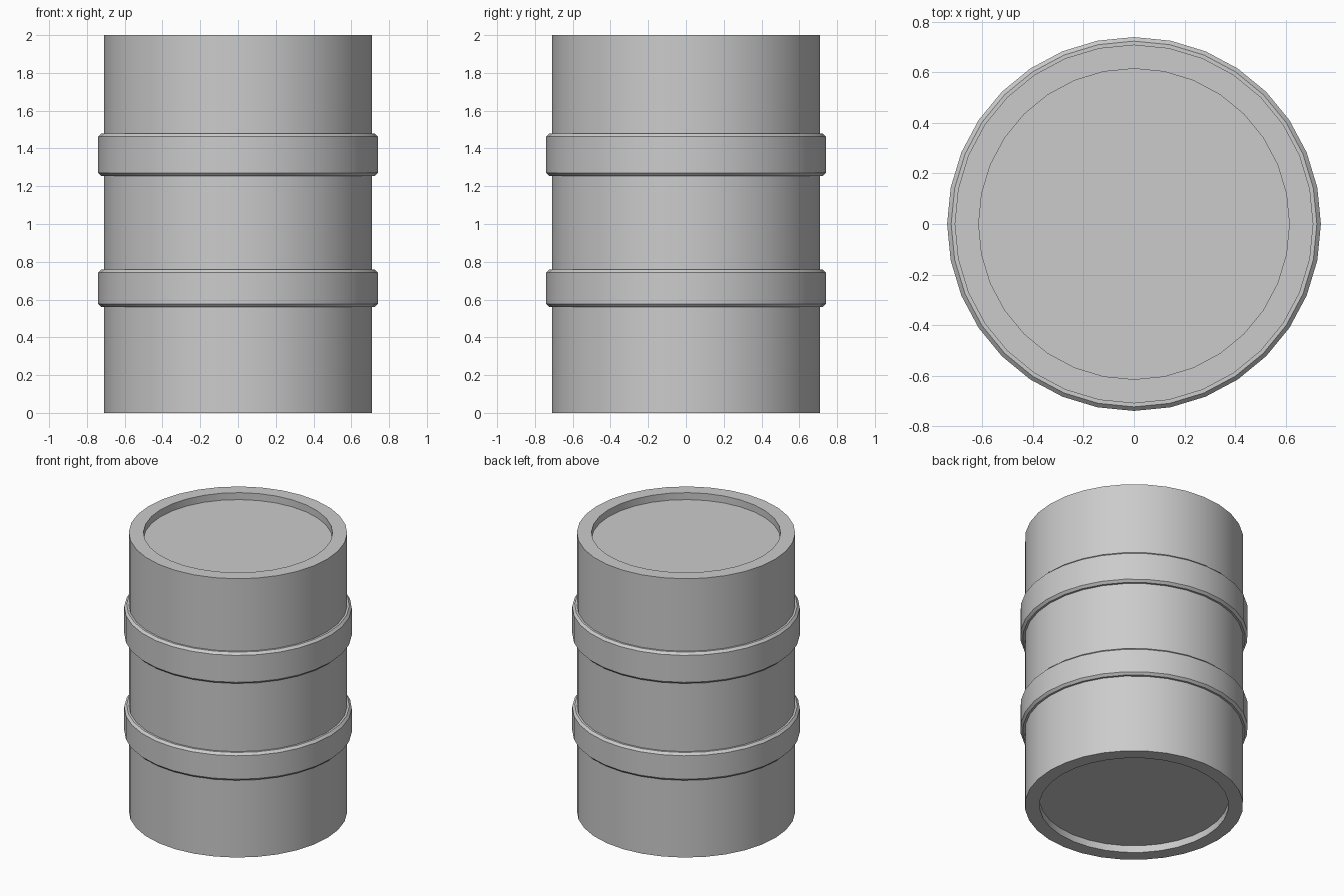
import bpy, bmesh, math

if "Cube" in bpy.data.objects:
    bpy.data.objects.remove(bpy.data.objects["Cube"])

SIDES = 32
R_BODY, R_BAND, R_LID = 0.71, 0.74, 0.615
HEIGHT, RECESS, BEVEL = 2.0, 0.05, 0.016


def band(z0, z1):
    """Profile points of a raised hoop with chamfered edges."""
    return [(R_BODY, z0), (R_BAND - BEVEL, z0), (R_BAND, z0 + BEVEL),
            (R_BAND, z1 - BEVEL), (R_BAND - BEVEL, z1), (R_BODY, z1)]


def lathe(name, profile):
    """Revolve a profile around z and cap both ends."""
    bm = bmesh.new()
    rings = []
    for r, z in profile:
        rings.append([bm.verts.new((r * math.cos(math.tau * i / SIDES),
                                    r * math.sin(math.tau * i / SIDES), z))
                      for i in range(SIDES)])
    for a, b in zip(rings, rings[1:]):
        for i in range(SIDES):
            j = (i + 1) % SIDES
            bm.faces.new((a[i], a[j], b[j], b[i]))
    bm.faces.new(rings[0][::-1])
    bm.faces.new(rings[-1])
    bmesh.ops.recalc_face_normals(bm, faces=bm.faces)
    mesh = bpy.data.meshes.new(name)
    bm.to_mesh(mesh)
    bm.free()
    obj = bpy.data.objects.new(name, mesh)
    bpy.context.collection.objects.link(obj)
    bpy.ops.object.select_all(action='DESELECT')
    obj.select_set(True)
    bpy.context.view_layer.objects.active = obj
    bpy.ops.object.shade_smooth_by_angle(angle=math.radians(30))
    return obj


# Drum: recessed base, wall with two hoops, recessed lid
profile = [(R_LID, RECESS), (R_LID, 0), (R_BODY, 0)]
profile += band(0.56, 0.76) + band(1.255, 1.48)
profile += [(R_BODY, HEIGHT), (R_LID, HEIGHT), (R_LID, HEIGHT - RECESS)]
lathe("drum", profile)
